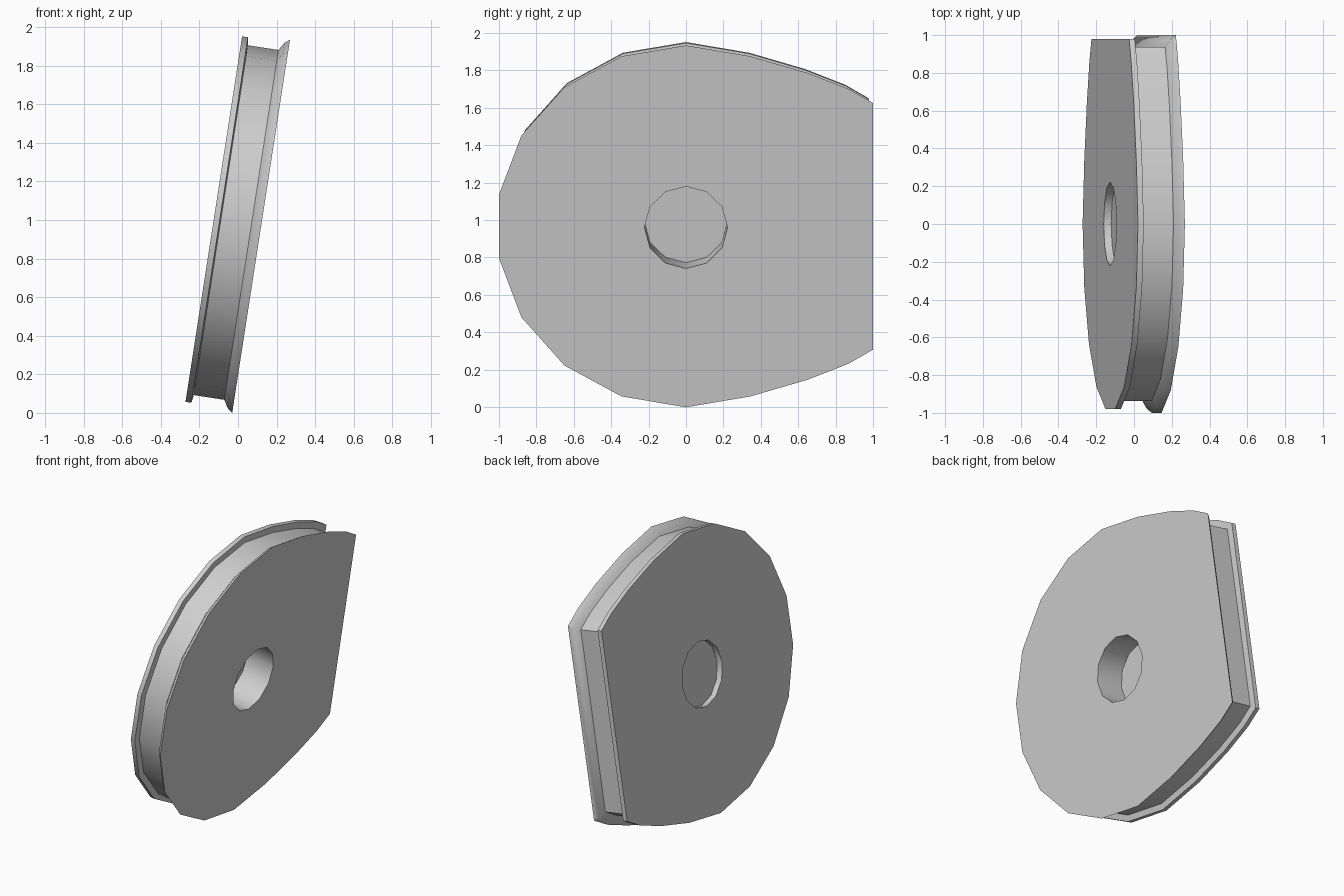
import bpy, bmesh, math
from mathutils import Matrix

cube = bpy.data.objects.get("Cube")
if cube:
    bpy.data.objects.remove(cube, do_unlink=True)

# One plain grey
grey = bpy.data.materials.new("light_grey")
grey.use_nodes = True
colour = (0.62, 0.62, 0.62, 1)
grey.diffuse_color = colour
grey.node_tree.nodes["Principled BSDF"].inputs["Base Color"].default_value = colour

# Leaning placement: the wheel axis runs along local x
PLACE = Matrix.Translation((0, 0, 0.985)) @ Matrix.Rotation(math.radians(8.8), 4, 'Y')

# Rounded outline (y, z) with one flat side, mirrored top to bottom
upper = [(1, .667), (.87, .743), (.65, .83), (.345, .92), (0, .979),
         (-.345, .92), (-.65, .753), (-.88, .492), (-1, .172)]
outline = upper + [(y, -z) for y, z in reversed(upper)]

# Rim cross-section: (position along axis, outline scale)
rim = [(-.127, .979), (-.096, .979), (-.09, .937), (.07, .937),
       (.095, .979), (.121, 1.0)]

# Bore outline
HOLE_R, HOLE_Z = .222, -.006
bore = [(HOLE_R * math.sin(k * math.pi / 6), HOLE_Z + HOLE_R * math.cos(k * math.pi / 6))
        for k in range(12)]


def ring(bm, points, x, scale=1.0):
    return [bm.verts.new((x, y * scale, z * scale)) for y, z in points]


def join_rings(bm, a, b):
    n = len(a)
    for i in range(n):
        bm.faces.new((a[i], a[(i + 1) % n], b[(i + 1) % n], b[i]))


def loop_edges(bm, loop):
    return [bm.edges.get((v, loop[(i + 1) % len(loop)])) for i, v in enumerate(loop)]


def finish(bm, name):
    bmesh.ops.recalc_face_normals(bm, faces=bm.faces[:])
    mesh = bpy.data.meshes.new(name)
    bm.to_mesh(mesh)
    bm.free()
    mesh.materials.append(grey)
    mesh.transform(PLACE)
    obj = bpy.data.objects.new(name, mesh)
    bpy.context.collection.objects.link(obj)
    bpy.ops.object.select_all(action='DESELECT')
    obj.select_set(True)
    bpy.context.view_layer.objects.active = obj
    bpy.ops.object.shade_smooth_by_angle(angle=math.radians(35))
    return obj


# Grooved wheel with flanges and bore
bm = bmesh.new()
rings = [ring(bm, outline, x, s) for x, s in rim]
for a, b in zip(rings, rings[1:]):
    join_rings(bm, a, b)
bores = [ring(bm, bore, x) for x in (rim[0][0], rim[-1][0])]
join_rings(bm, *bores)
for outer, inner in ((rings[0], bores[0]), (rings[-1], bores[1])):
    bmesh.ops.triangle_fill(bm, use_beauty=True, use_dissolve=False,
                            edges=loop_edges(bm, outer) + loop_edges(bm, inner))
finish(bm, "grooved_wheel")

# Thin plate closing the bore near one side
bm = bmesh.new()
ends = [ring(bm, bore, x) for x in (-.087, -.081)]
join_rings(bm, *ends)
for end in ends:
    bm.faces.new(end)
finish(bm, "bore_plate")
